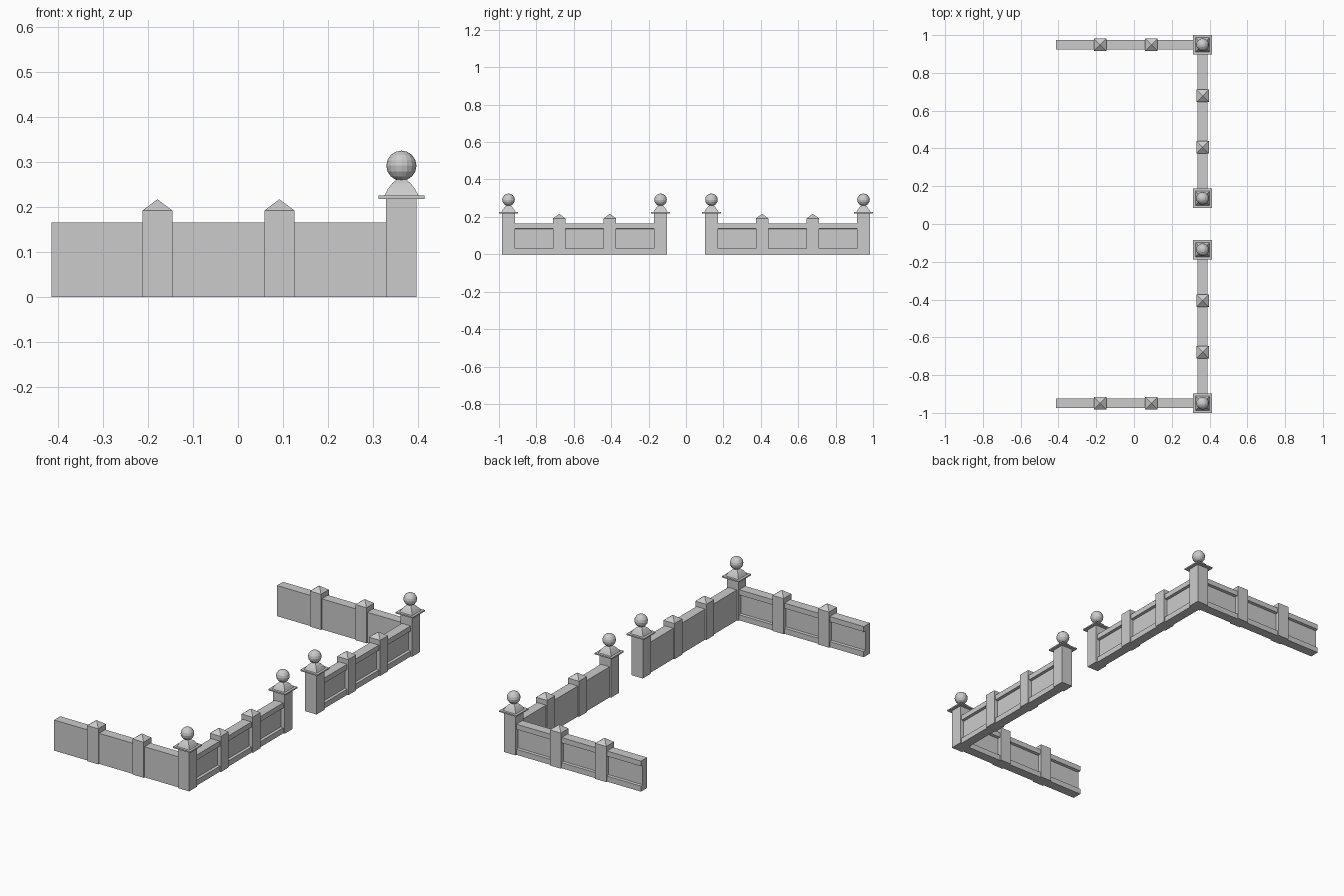
import bpy, bmesh
from mathutils import Vector

if "Cube" in bpy.data.objects:
    bpy.data.objects.remove(bpy.data.objects["Cube"])

PX = 0.363            # x of the front wall line
CORNER, GATE = 0.949, 0.136
STEP = 0.271          # spacing between posts


def finish(bm, name):
    bmesh.ops.recalc_face_normals(bm, faces=bm.faces)
    me = bpy.data.meshes.new(name)
    bm.to_mesh(me)
    bm.free()
    ob = bpy.data.objects.new(name, me)
    bpy.context.collection.objects.link(ob)
    return ob


def square_loft(name, x, y, profile):
    """Stack square sections given as (half width, z); half width 0 makes a point."""
    bm = bmesh.new()
    prev = None
    for h, z in profile:
        if h == 0:
            tip = bm.verts.new((x, y, z))
            for i in range(4):
                bm.faces.new((prev[i], prev[(i + 1) % 4], tip))
            return finish(bm, name)
        ring = [bm.verts.new((x + sx * h, y + sy * h, z))
                for sx, sy in ((-1, -1), (1, -1), (1, 1), (-1, 1))]
        if prev is None:
            bm.faces.new(ring[::-1])
        else:
            for i in range(4):
                j = (i + 1) % 4
                bm.faces.new((prev[i], prev[j], ring[j], ring[i]))
        prev = ring
    bm.faces.new(prev)
    return finish(bm, name)


# Wall section: plain on one side, coping and base ledge around a recess on the other
SECTION = [(-0.026, 0), (0.026, 0), (0.026, 0.03), (0.012, 0.032),
           (0.012, 0.134), (0.026, 0.137), (0.026, 0.165), (-0.026, 0.165)]


def wall(name, start, end, out):
    """Extrude the wall section from start to end, recess facing out."""
    bm = bmesh.new()
    out = Vector(out)
    a, b = ([bm.verts.new(Vector(p) + out * u + Vector((0, 0, z))) for u, z in SECTION]
            for p in (start, end))
    n = len(SECTION)
    for i in range(n):
        j = (i + 1) % n
        bm.faces.new((a[i], a[j], b[j], b[i]))
    bm.faces.new(a[::-1])
    bm.faces.new(b)
    return finish(bm, name)


def small_post(x, y):
    square_loft("small_post", x, y, [(0.033, 0), (0.033, 0.192), (0, 0.217)])


def ball_post(x, y):
    # shaft, cap plate and domed square plinth, then the ball
    square_loft("large_post", x, y, [(0.034, 0), (0.034, 0.219)])
    square_loft("post_cap", x, y, [(0.051, 0.218), (0.051, 0.225), (0.038, 0.2251),
                                   (0.030, 0.240), (0.021, 0.252), (0.010, 0.261)])
    bm = bmesh.new()
    bmesh.ops.create_uvsphere(bm, u_segments=16, v_segments=8, radius=0.0335)
    bmesh.ops.translate(bm, verts=bm.verts, vec=(x, y, 0.2915))
    finish(bm, "ball_finial")


for s in (-1, 1):
    # front wall run with its posts
    wall("front_wall", (PX, s * GATE, 0), (PX, s * CORNER, 0), (1, 0, 0))
    ball_post(PX, s * GATE)
    ball_post(PX, s * CORNER)
    # side wall run; both recesses face +y
    wall("side_wall", (-0.414, s * CORNER, 0), (PX, s * CORNER, 0), (0, 1, 0))
    for k in (1, 2):
        small_post(PX, s * (GATE + k * STEP))
        small_post(PX - k * STEP, s * CORNER)
